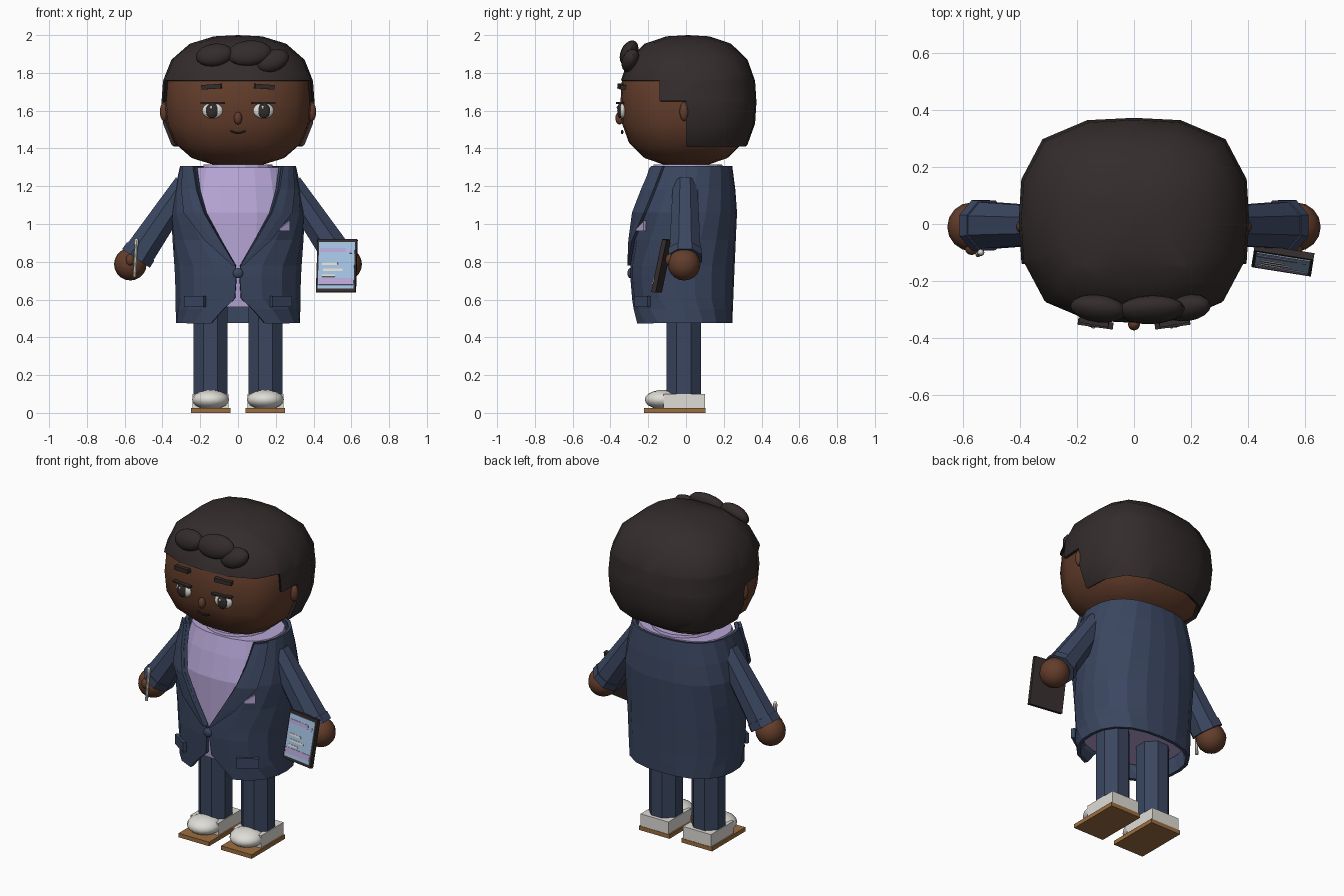
import bpy, bmesh, math
from mathutils import Matrix, Vector, Euler

cube = bpy.data.objects.get("Cube")
if cube:
    bpy.data.objects.remove(cube)


def material(name, *rgb):
    m = bpy.data.materials.new(name)
    m.use_nodes = True
    m.diffuse_color = (*rgb, 1)
    m.node_tree.nodes["Principled BSDF"].inputs["Base Color"].default_value = (*rgb, 1)
    return m


NAVY = material("navy cloth", .043, .062, .118)
LILAC = material("lilac", .47, .38, .67)
SKIN = material("brown skin", .125, .047, .024)
DARK = material("near black", .034, .025, .025)
WHITE = material("off white", .74, .72, .67)
TAN = material("tan sole", .33, .155, .05)
BLUE = material("screen blue", .36, .53, .74)


def finish(name, bm, mat, smooth=True):
    """Turn a bmesh into an object, keeping steep edges sharp."""
    for f in bm.faces:
        f.smooth = smooth
    for e in bm.edges:
        e.smooth = e.calc_face_angle(0) < .7
    me = bpy.data.meshes.new(name)
    bm.to_mesh(me)
    bm.free()
    me.materials.append(mat)
    ob = bpy.data.objects.new(name, me)
    bpy.context.scene.collection.objects.link(ob)
    return ob


def place(loc, size, rot=(0, 0, 0)):
    turn = Euler([math.radians(a) for a in rot]).to_matrix().to_4x4()
    return Matrix.Translation(loc) @ turn @ Matrix.Diagonal((*size, 1))


def ball(name, mat, loc, half, rot=(0, 0, 0), seg=16):
    bm = bmesh.new()
    bmesh.ops.create_uvsphere(bm, u_segments=seg, v_segments=seg // 2 + 2, radius=1,
                              matrix=place(loc, half, rot))
    return finish(name, bm, mat)


def box(name, mat, loc, size, rot=(0, 0, 0), base=Matrix()):
    bm = bmesh.new()
    bmesh.ops.create_cube(bm, size=1, matrix=base @ place(loc, size, rot))
    return finish(name, bm, mat, False)


def rod(name, mat, a, b, r1, r2, seg=8):
    a, b = Vector(a), Vector(b)
    bm = bmesh.new()
    m = Matrix.Translation((a + b) / 2) @ (b - a).to_track_quat("Z", "Y").to_matrix().to_4x4()
    m = m @ Matrix.Rotation(math.pi / seg, 4, "Z")
    bmesh.ops.create_cone(bm, cap_ends=True, segments=seg, radius1=r1, radius2=r2,
                          depth=(b - a).length, matrix=m)
    return finish(name, bm, mat, False)


# Head and hair: rounded-box spheres
def rounded(half, centre):
    bm = bmesh.new()
    bmesh.ops.create_uvsphere(bm, u_segments=16, v_segments=10, radius=1)
    for v in bm.verts:
        x, y, z = map(abs, v.co)
        h = (x ** 3 + y ** 3) ** (1 / 3)
        r = (h ** 2.6 + z ** 2.6) ** (-1 / 2.6)
        v.co = Vector(centre) + Vector([c * r * s for c, s in zip(v.co, half)])
    return bm


finish("head", rounded((.388, .347, .34), (0, 0, 1.645)), SKIN)

HAIR_C = Vector((0, .01, 1.645))
bm = rounded((.405, .363, .355), HAIR_C)
for co, no in [((0, 0, 1.76), (0, 0, 1)), ((0, 0, 1.65), (0, 0, 1)), ((0, 0, 1.41), (0, 0, 1)),
               ((0, -.14, 0), (0, 1, 0)), ((0, 0, 0), (0, 1, 0))]:
    bmesh.ops.bisect_plane(bm, geom=bm.verts[:] + bm.edges[:] + bm.faces[:],
                           plane_co=co, plane_no=no)


def is_hair(c):
    return c.z > 1.76 or (c.y > -.14 and c.z > 1.65) or (c.y > 0 and c.z > 1.41)


bmesh.ops.delete(bm, geom=[f for f in bm.faces if not is_hair(f.calc_center_median())],
                 context="FACES")
rim = bmesh.ops.extrude_edge_only(bm, edges=[e for e in bm.edges if e.is_boundary])
for v in rim["geom"]:
    if isinstance(v, bmesh.types.BMVert):
        v.co = HAIR_C + (v.co - HAIR_C) * .92
finish("hair", bm, DARK)

for i, (x, z, w, h, tilt) in enumerate([(-.125, 1.895, .1, .05, -8), (.06, 1.905, .12, .058, -6),
                                        (.185, 1.865, .09, .046, -22)]):
    ball(f"hair_tuft_{i + 1}", DARK, (x, -.305 + abs(x) * .06, z), (w, .045, h + .012),
         (-24, tilt, x * 50))

# Face
for s, side in ((1, "left"), (-1, "right")):
    ball(f"{side}_ear", SKIN, (s * .39, -.01, 1.595), (.024, .024, .05))
    ball(f"{side}_eye_white", WHITE, (s * .135, -.335, 1.6), (.055, .022, .042), (0, 0, s * 8))
    ball(f"{side}_pupil", DARK, (s * .137, -.35, 1.6), (.033, .014, .04))
    ball(f"{side}_eye_glint", WHITE, (s * .137 - .006, -.363, 1.617), (.007, .004, .009), seg=8)
    box(f"{side}_lash", DARK, (s * .135, -.35, 1.641), (.125, .025, .01), (0, 0, s * 8))
    box(f"{side}_brow", DARK, (s * .14, -.34, 1.727), (.105, .03, .024), (0, s * 4, s * 10))
ball("nose", SKIN, (0, -.352, 1.56), (.021, .022, .033))
SMILE = [(-.04, 1.493), (-.022, 1.484), (0, 1.481), (.022, 1.484), (.04, 1.493)]
for i, (p, q) in enumerate(zip(SMILE, SMILE[1:])):
    rod(f"mouth_{i + 1}", DARK, (p[0], -.338, p[1]), (q[0], -.338, q[1]), .006, .006, 6)

# Torso surface: height, half width, front depth, back depth
BODY = [(.475, .318, .265, .235), (.72, .325, .285, .245), (1.06, .345, .285, .26),
        (1.2, .322, .252, .25), (1.305, .297, .22, .235)]
POW = 2.4


def section(z):
    for lo, hi in zip(BODY, BODY[1:]):
        if z <= hi[0]:
            break
    k = (z - lo[0]) / (hi[0] - lo[0])
    return [a + (b - a) * k for a, b in zip(lo[1:], hi[1:])]


def angle_at(z, x):
    u = x / section(z)[0]
    return math.atan2(u, (1 - abs(u) ** POW) ** (1 / POW))


def skin_point(z, t, off=0):
    hx, yf, yb = section(z)
    s, c = math.sin(t), math.cos(t)
    r = (abs(s) ** POW + abs(c) ** POW) ** (-1 / POW)
    return Vector(((hx + off) * s * r, -((yf if c > 0 else yb) + off) * c * r, z))


def loft(name, mat, rows, cap=False, thick=0):
    bm = bmesh.new()
    grid = [[bm.verts.new(p) for p in row] for row in rows]
    for a, b in zip(grid, grid[1:]):
        for i in range(len(a) - 1):
            bm.faces.new((a[i], a[i + 1], b[i + 1], b[i]))
    if cap:
        bmesh.ops.remove_doubles(bm, verts=bm.verts, dist=1e-4)
        bmesh.ops.holes_fill(bm, edges=[e for e in bm.edges if e.is_boundary])
    bmesh.ops.recalc_face_normals(bm, faces=bm.faces)
    ob = finish(name, bm, mat, False)
    if thick:
        mod = ob.modifiers.new("thickness", "SOLIDIFY")
        mod.thickness, mod.offset = thick, 0
    return ob


# Shirt, closed at both ends, with a low collar
loft("shirt", LILAC, [[skin_point(z, math.tau * i / 20, -.028) for i in range(21)]
                      for z in (.56, .72, 1.06, 1.2, 1.3)], cap=True)
rod("shirt_collar", LILAC, (0, .01, 1.25), (0, .01, 1.315), .2, .185, 16)

# Jacket: height and half width of the front opening
OPENING = [(.475, .14), (.55, .075), (.605, .016), (.72, .008), (.78, .012), (.915, .09),
           (1.06, .17), (1.18, .205), (1.305, .222)]
rows = []
for z, gap in OPENING:
    t = angle_at(z, gap)
    rows.append([skin_point(z, t + (math.tau - 2 * t) * i / 18) for i in range(19)])
loft("jacket", NAVY, rows, thick=.02)

LAPEL_WIDTH = [.012, .075, .1, .075, .05]
for s, side in ((1, "left"), (-1, "right")):
    rows = []
    for (z, gap), w in zip(OPENING[4:], LAPEL_WIDTH):
        rows.append([skin_point(z, s * angle_at(z, gap + w * k / 2), .018) for k in range(3)])
    loft(f"{side}_lapel", NAVY, rows, thick=.016)
ball("jacket_button", NAVY, (0, -.295, .74), (.027, .015, .027))


def jacket_plate(name, mat, x, z, w, h, thick):
    t = angle_at(z, x)
    d = skin_point(z, t + .05) - skin_point(z, t - .05)
    yaw = math.degrees(math.atan2(d.y, d.x))
    return box(name, mat, skin_point(z, t, .012), (w, thick, h), (0, 0, yaw))


jacket_plate("left_pocket_flap", NAVY, .22, .59, .125, .06, .022)
jacket_plate("right_pocket_flap", NAVY, -.22, .59, .125, .06, .022)
hanky = jacket_plate("pocket_square", LILAC, .237, .99, .065, .055, .014)
for v in hanky.data.vertices:
    if v.co.x < .237 and v.co.z > .99:
        v.co.z -= .042

# Arms, hands, legs and shoes
for s, side in ((1, "left"), (-1, "right")):
    rod(f"{side}_sleeve", NAVY, (s * .275, -.005, 1.21), (s * .535, -.005, .825), .07, .09)
    rod(f"{side}_cuff", NAVY, (s * .515, -.005, .855), (s * .54, -.005, .818), .094, .096)
    ball(f"{side}_hand", SKIN, (s * .57, -.01, .787), (.086, .086, .086))
    ball(f"{side}_thumb", SKIN, (s * .57, -.085, .81), (.024, .024, .032))
    rod(f"{side}_trouser_leg", NAVY, (s * .145, -.012, .09), (s * .145, -.012, .6), .098, .098)
    box(f"{side}_shoe", WHITE, (s * .145, -.01, .062), (.19, .22, .076))
    ball(f"{side}_shoe_toe", WHITE, (s * .145, -.12, .07), (.098, .098, .052))
    box(f"{side}_sole", TAN, (s * .145, -.06, .0125), (.208, .325, .025))

# Pen
rod("pen", WHITE, (-.548, -.108, .72), (-.538, -.1, .9), .009, .009)
ball("pen_cap", WHITE, (-.538, -.1, .9), (.013, .013, .025), seg=8)

# Tablet with a screen of bars and lines
TABLET = place((.523, -.127, .778), (1, 1, 1), (-12, 0, -9))
box("tablet", DARK, (0, 0, 0), (.212, .024, .285), base=TABLET)
box("tablet_screen", BLUE, (0, -.013, 0), (.192, .006, .25), base=TABLET)
for name, mat, x, z, w, h in [("top_bar", LILAC, -.02, .083, .14, .022),
                              ("bottom_bar", LILAC, 0, -.088, .185, .035),
                              ("line_1", WHITE, -.035, .008, .085, .012),
                              ("line_2", WHITE, -.018, -.025, .105, .012),
                              ("line_3", WHITE, -.04, -.056, .07, .012),
                              ("corner_mark", LILAC, .075, .075, .014, .02)]:
    box(f"tablet_{name}", mat, (x, -.0165, z), (w, .004, h), base=TABLET)
